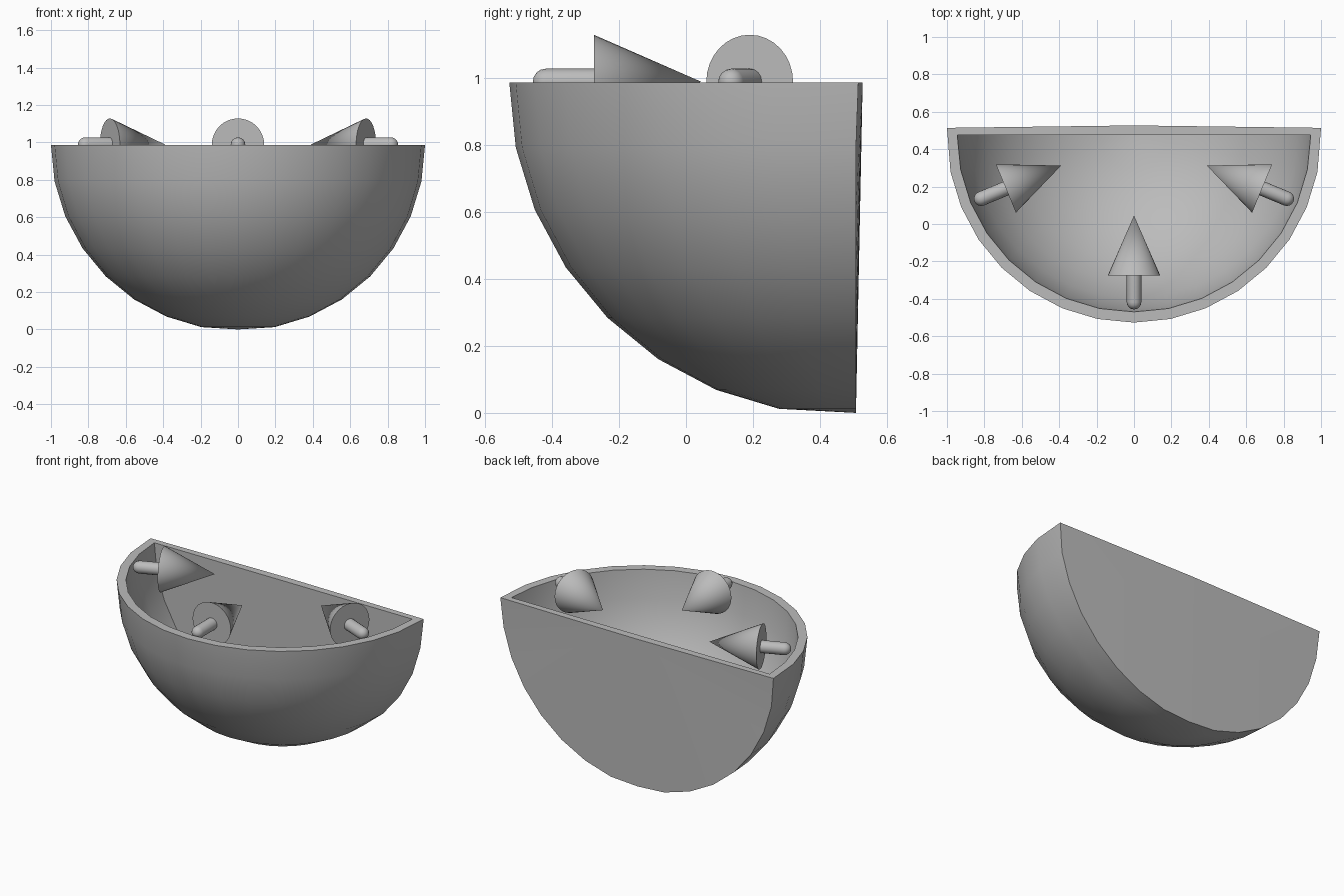
import bpy, bmesh, math
from mathutils import Matrix, Vector

if "Cube" in bpy.data.objects:
    bpy.data.objects.remove(bpy.data.objects["Cube"], do_unlink=True)

grey = bpy.data.materials.new("plain grey")
grey.use_nodes = True
COLOUR = (0.5, 0.5, 0.5, 1.0)
grey.diffuse_color = COLOUR
grey.node_tree.nodes["Principled BSDF"].inputs["Base Color"].default_value = COLOUR

RIM_Z = 0.985
LAT, LON = 8, 16


def finish(name, bm):
    """Turn the bmesh into a smooth-shaded object with sharp corners."""
    bmesh.ops.recalc_face_normals(bm, faces=bm.faces)
    mesh = bpy.data.meshes.new(name)
    bm.to_mesh(mesh)
    bm.free()
    mesh.materials.append(grey)
    obj = bpy.data.objects.new(name, mesh)
    bpy.context.collection.objects.link(obj)
    bpy.ops.object.select_all(action='DESELECT')
    obj.select_set(True)
    bpy.context.view_layer.objects.active = obj
    bpy.ops.object.shade_smooth_by_angle(angle=math.radians(30))
    return obj


def quarter_sphere(bm, radius, depth, centre_y, back_y, hub_y, corner_y, pole_z):
    """Quarter sphere with a fanned back; returns its closed top loop."""
    rows = []
    for i in range(LAT):
        t = math.pi / 2 * i / LAT
        row = []
        for j in range(LON + 1):
            a = math.pi * j / LON
            x = radius * math.cos(t) * math.cos(a)
            y = centre_y - radius * math.cos(t) * math.sin(a)
            z = RIM_Z - depth * math.sin(t)
            if j in (0, LON):
                y = corner_y if i == 0 else back_y
            row.append(bm.verts.new((x, y, z)))
        rows.append(row)
    pole = bm.verts.new((0, back_y, pole_z))
    hub = bm.verts.new((0, hub_y, RIM_Z))
    for upper, lower in zip(rows, rows[1:]):
        for j in range(LON):
            bm.faces.new((upper[j], upper[j + 1], lower[j + 1], lower[j]))
    for j in range(LON):
        bm.faces.new((rows[-1][j], rows[-1][j + 1], pole))
    # Back wall fanned out from the hub
    edge = [r[0] for r in rows] + [pole] + [r[-1] for r in reversed(rows)]
    for a, b in zip(edge, edge[1:]):
        bm.faces.new((hub, a, b))
    return rows[0] + [hub]


# Hollow quarter-sphere bowl: outer skin, inner skin and flat rim
bm = bmesh.new()
outer = quarter_sphere(bm, 1.0, 0.992, 0.473, 0.507, 0.527, 0.514, 0.0)
inner = quarter_sphere(bm, 0.945, 0.94, 0.475, 0.475, 0.475, 0.475, 0.045)
for k in range(len(outer)):
    n = (k + 1) % len(outer)
    bm.faces.new((outer[k], outer[n], inner[n], inner[k]))
finish("bowl", bm)


def lathe(bm, profile, sides):
    """Spin (radius, x) points about the x axis; zero radius closes an end."""
    rings = []
    for r, x in profile:
        count = sides if r > 0 else 1
        rings.append([bm.verts.new((x, r * math.cos(2 * math.pi * k / sides),
                                    r * math.sin(2 * math.pi * k / sides)))
                      for k in range(count)])
    for a, b in zip(rings, rings[1:]):
        for k in range(sides):
            n = (k + 1) % sides
            if len(a) == 1:
                bm.faces.new((a[0], b[k], b[n]))
            elif len(b) == 1:
                bm.faces.new((a[k], a[n], b[0]))
            else:
                bm.faces.new((a[k], a[n], b[n], b[k]))


# Arrows pointing inwards: a cone head on a round-ended shaft
HEAD = [(0, 0), (0.14, 0), (0, 0.32)]
R = 0.039
SHAFT = [(0, -0.182)]
SHAFT += [(R * math.sin(math.radians(d)), -0.182 + R - R * math.cos(math.radians(d)))
          for d in (22.5, 45, 67.5, 90)]
SHAFT += [(R, 0.03), (0, 0.03)]

arrows = (("front", 0, -0.275, 90), ("right", -0.685, 0.19, 22.5), ("left", 0.685, 0.19, 157.5))
for side, x, y, angle in arrows:
    place = (Matrix.Translation(Vector((x, y, RIM_Z + 0.003)))
             @ Matrix.Rotation(math.radians(angle), 4, 'Z'))
    for part, profile, sides in (("head", HEAD, 32), ("shaft", SHAFT, 16)):
        bm = bmesh.new()
        lathe(bm, profile, sides)
        finish(f"{side}_arrow_{part}", bm).matrix_world = place
